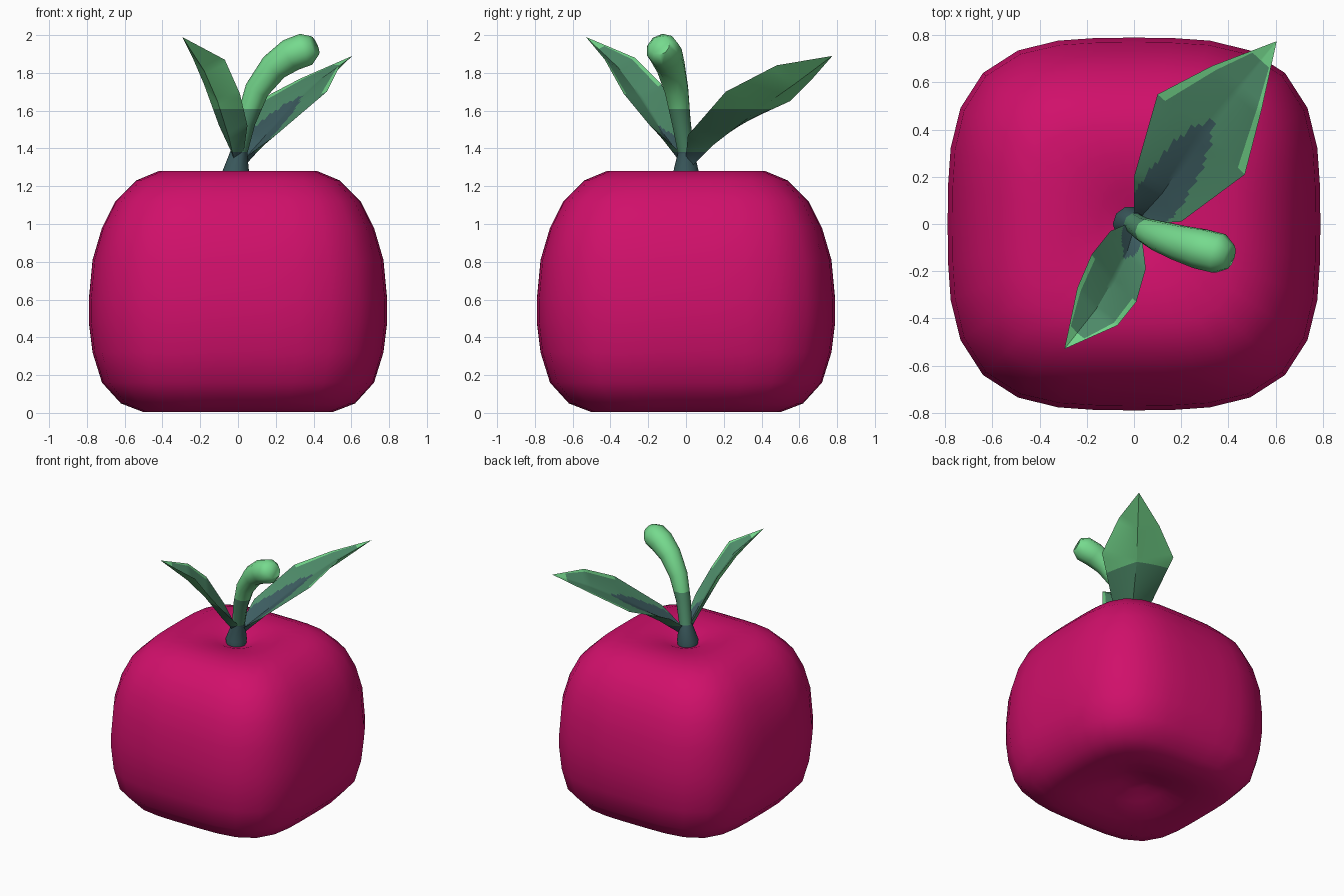
import bpy, bmesh, math
from mathutils import Vector

if "Cube" in bpy.data.objects:
    bpy.data.objects.remove(bpy.data.objects["Cube"])


def material(name, rgb):
    m = bpy.data.materials.new(name)
    m.diffuse_color = (*rgb, 1)
    m.use_nodes = True
    m.node_tree.nodes["Principled BSDF"].inputs["Base Color"].default_value = m.diffuse_color
    return m


PINK = material("magenta_skin", (0.63, 0.005, 0.145))
DARK = material("dark_teal", (0.047, 0.11, 0.12))
MID = material("mid_green", (0.08, 0.275, 0.15))
LIGHT = material("light_green", (0.18, 0.70, 0.27))
GREENS = [DARK, MID, LIGHT]


def finish(bm, name, mats, angle):
    me = bpy.data.meshes.new(name)
    bm.to_mesh(me)
    bm.free()
    for m in mats:
        me.materials.append(m)
    ob = bpy.data.objects.new(name, me)
    bpy.context.collection.objects.link(ob)
    bpy.ops.object.select_all(action='DESELECT')
    ob.select_set(True)
    bpy.context.view_layer.objects.active = ob
    bpy.ops.object.shade_smooth_by_angle(angle=math.radians(angle))
    return ob


def loft(bm, rings):
    """Skin a list of closed vertex rings and cap both ends."""
    n = len(rings[0])
    for a, b in zip(rings, rings[1:]):
        for i in range(n):
            j = (i + 1) % n
            bm.faces.new((a[i], a[j], b[j], b[i]))
    bm.faces.new(rings[0][::-1])
    bm.faces.new(rings[-1])


def split_heights(bm):
    """Cut along the two colour heights."""
    for z in (1.38, 1.61):
        bmesh.ops.bisect_plane(bm, geom=bm.verts[:] + bm.edges[:] + bm.faces[:],
                               plane_co=(0, 0, z), plane_no=(0, 0, 1))


def height_colour(f):
    z = f.calc_center_median().z
    return 0 if z < 1.38 else 1 if z < 1.61 else 2


# fruit body: squarish rings (half width, height, squareness)
PROFILE = [(0.02, 0.12, 2), (0.1, 0.11, 2), (0.2, 0.07, 2.3), (0.35, 0.022, 3),
           (0.5, 0.004, 4), (0.62, 0.05, 4), (0.72, 0.16, 3.7), (0.77, 0.32, 3.4),
           (0.79, 0.48, 3.3), (0.79, 0.6, 3.3), (0.77, 0.81, 3.4), (0.72, 0.98, 3.6),
           (0.65, 1.12, 3.8), (0.54, 1.23, 4), (0.42, 1.28, 4), (0.28, 1.277, 3),
           (0.15, 1.255, 2.2), (0.08, 1.225, 2), (0.02, 1.215, 2)]
bm = bmesh.new()
rings = []
for w, z, n in PROFILE:
    ring = []
    for i in range(32):
        t = math.tau * i / 32
        c, s = math.cos(t), math.sin(t)
        r = w / (abs(c) ** n + abs(s) ** n) ** (1 / n)
        ring.append(bm.verts.new((r * c, r * s, z)))
    rings.append(ring)
loft(bm, rings)
finish(bm, "fruit_body", [PINK], 60)

# stem: tapered bent tube (centre, radius)
PATH = [((-0.015, 0, 1.2), 0.07), ((-0.015, 0, 1.26), 0.075), ((0.005, 0, 1.38), 0.045),
        ((0.04, -0.025, 1.54), 0.052), ((0.1, -0.05, 1.71), 0.065),
        ((0.19, -0.08, 1.83), 0.077), ((0.28, -0.105, 1.895), 0.088),
        ((0.36, -0.125, 1.925), 0.088), ((0.405, -0.14, 1.945), 0.055)]
bm = bmesh.new()
rings = []
pts = [Vector(p) for p, r in PATH]
for k, (p, r) in enumerate(PATH):
    d = pts[min(k + 1, len(pts) - 1)] - pts[max(k - 1, 0)]
    if k < 2:
        d = Vector((0, 0, 1))
    d.normalize()
    side = Vector((0, 1, 0)).cross(d).normalized()
    up = d.cross(side)
    rings.append([bm.verts.new(pts[k] + r * (math.cos(a) * side + math.sin(a) * up))
                  for a in (math.tau * i / 10 for i in range(10))])
loft(bm, rings)
split_heights(bm)
for f in bm.faces:
    f.material_index = height_colour(f)
finish(bm, "stem", GREENS, 60)


def leaf(name, rows, dark_a, dark_b, thick=0.03, sub=10, half=12):
    """Cupped leaf from rows of (left, centre, right) points, with an underside."""
    rows = [[Vector(p) for p in r] for r in rows]
    along = rows[-1][1] - rows[0][1]
    normal = (rows[2][2] - rows[2][0]).cross(along).normalized()
    steps = sub * (len(rows) - 1)
    bm = bmesh.new()

    def point(i, j, under):
        k = min(i // sub, len(rows) - 2)
        t = i / sub - k
        l, c, r = (a.lerp(b, t) for a, b in zip(rows[k], rows[k + 1]))
        v = j / half
        p = c.lerp(r if v > 0 else l, abs(v))
        if under:
            p = p - normal * thick * (1 - abs(v)) * min(1, 4 * (1 - i / steps))
        return bm.verts.new(p)

    for under in (False, True):
        g = [[point(i, j, under) for j in range(-half, half + 1)] for i in range(steps + 1)]
        for i in range(steps):
            for j in range(2 * half):
                q = [g[i][j], g[i][j + 1], g[i + 1][j + 1], g[i + 1][j]]
                f = bm.faces.new(q[::-1] if under else q)
                u, v = (i + 0.5) / steps, abs(j + 0.5 - half) / half
                if under:
                    f.material_index = 3
                elif v < dark_a - dark_b * u:
                    f.material_index = 0
                elif u > 0.9 or (u > 0.5 and v > 0.86):
                    f.material_index = 2
                else:
                    f.material_index = 1
    split_heights(bm)
    for f in bm.faces:
        if f.material_index == 3:
            f.material_index = height_colour(f)
    bmesh.ops.remove_doubles(bm, verts=bm.verts[:], dist=0.0005)
    finish(bm, name, GREENS, 30)


# large leaf, leaning back and right
leaf("large_leaf", [
    [(0.0, 0.04, 1.37), (0.02, 0.02, 1.33), (0.05, 0.0, 1.36)],
    [(0.0, 0.2, 1.49), (0.12, 0.13, 1.44), (0.2, 0.01, 1.47)],
    [(0.1, 0.55, 1.65), (0.29, 0.38, 1.635), (0.47, 0.21, 1.70)],
    [(0.33, 0.67, 1.77), (0.44, 0.57, 1.77), (0.54, 0.48, 1.84)],
    [(0.605, 0.775, 1.89)] * 3], 1.25, 2.1)

# small leaf, leaning forward and left
leaf("small_leaf", [
    [(0.03, -0.03, 1.38), (0.0, -0.02, 1.35), (-0.03, 0.0, 1.37)],
    [(0.05, -0.19, 1.52), (-0.03, -0.12, 1.48), (-0.1, -0.03, 1.52)],
    [(0.01, -0.33, 1.69), (-0.09, -0.24, 1.67), (-0.18, -0.13, 1.74)],
    [(-0.07, -0.43, 1.87), (-0.16, -0.36, 1.83), (-0.24, -0.27, 1.88)],
    [(-0.295, -0.53, 1.99)] * 3], 1.1, 3.4)
